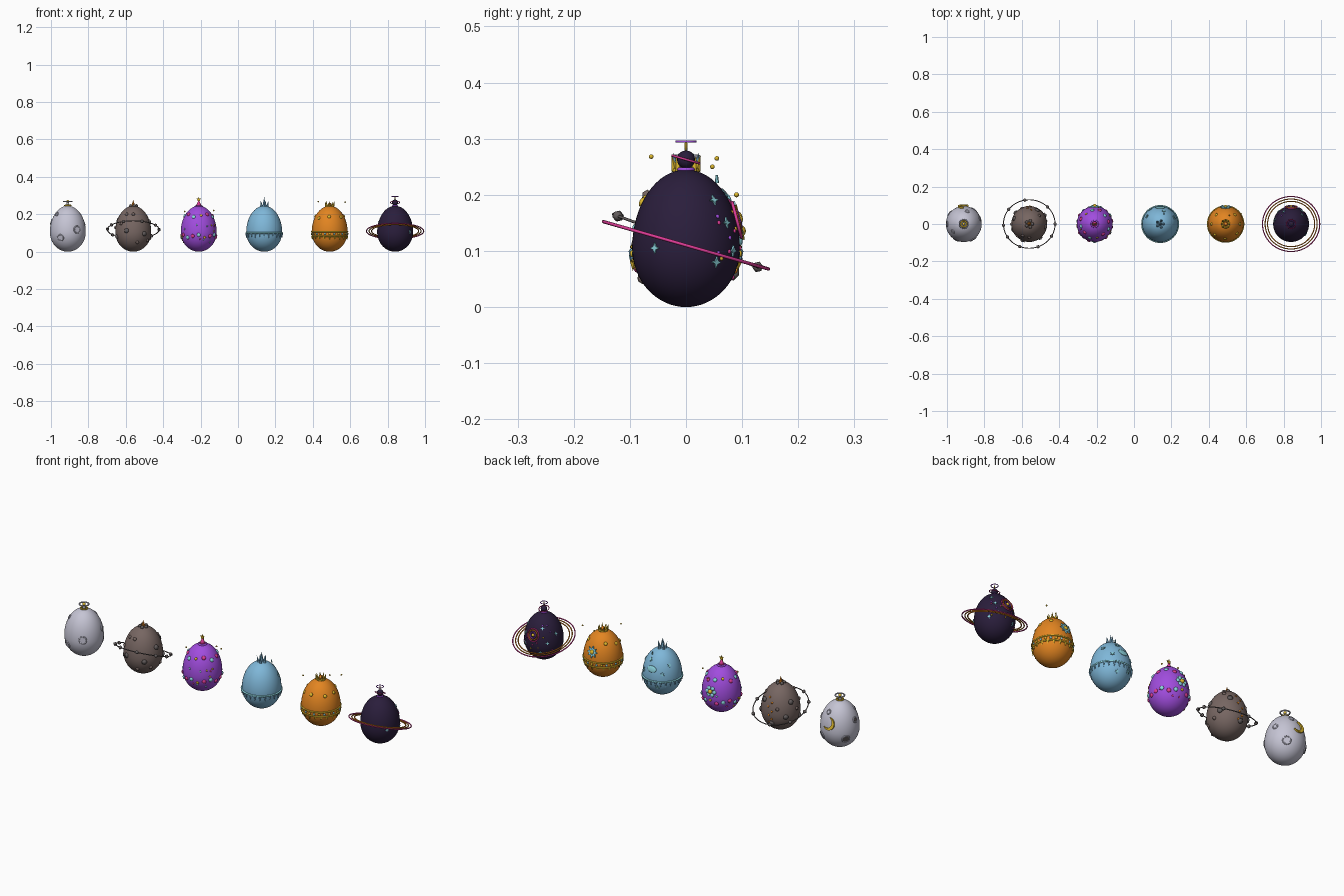
import bpy, bmesh, math, random
from mathutils import Matrix, Vector

if "Cube" in bpy.data.objects:
    bpy.data.objects.remove(bpy.data.objects["Cube"])
random.seed(4)

def material(name, rgb):
    m = bpy.data.materials.new(name)
    m.diffuse_color = tuple((c / 255) ** 2.2 for c in rgb) + (1,)
    m.use_nodes = True
    m.node_tree.nodes["Principled BSDF"].inputs["Base Color"].default_value = m.diffuse_color
    return m

LAV = material("moon_grey", (196, 195, 211))
BROWN = material("rock_brown", (118, 102, 98))
PURPLE = material("party_purple", (160, 78, 222))
BLUE = material("ice_blue", (126, 182, 216))
ORANGE = material("warm_orange", (226, 132, 38))
DARK = material("night_violet", (46, 35, 62))
GOLD = material("gold", (222, 184, 50))
PINK = material("magenta_pink", (222, 62, 150))
PALE = material("pale_aqua", (140, 212, 222))
GREY = material("stone_grey", (98, 92, 92))

# ---------- shapes: each writes one copy into bm with a matrix ----------
def ball(r, seg=12):
    return lambda bm, m: bmesh.ops.create_uvsphere(bm, u_segments=seg, v_segments=seg * 2 // 3, radius=r, matrix=m)

def rock(r):
    return lambda bm, m: bmesh.ops.create_icosphere(bm, subdivisions=1, radius=r, matrix=m)

def cone(r1, r2, h, seg=6):
    return lambda bm, m: bmesh.ops.create_cone(bm, cap_ends=True, segments=seg, radius1=r1, radius2=r2, depth=h,
                                               matrix=m @ Matrix.Translation((0, 0, h / 2)))

def torus(R, r, n=48, k=8):
    def make(bm, m):
        g = []
        for i in range(n):
            a = 2 * math.pi * i / n
            g.append([])
            for j in range(k):
                b = 2 * math.pi * j / k
                d = R + r * math.cos(b)
                g[i].append(bm.verts.new(m @ Vector((d * math.cos(a), d * math.sin(a), r * math.sin(b)))))
        for i in range(n):
            for j in range(k):
                p, q = g[i], g[(i + 1) % n]
                bm.faces.new((p[j], q[j], q[(j + 1) % k], p[(j + 1) % k]))
    return make

def prism(points, h):
    def make(bm, m):
        lo = [bm.verts.new(m @ Vector((x, y, -h / 2))) for x, y in points]
        hi = [bm.verts.new(m @ Vector((x, y, h / 2))) for x, y in points]
        bm.faces.new(hi)
        bm.faces.new(lo[::-1])
        for i in range(len(lo)):
            j = (i + 1) % len(lo)
            bm.faces.new((lo[i], lo[j], hi[j], hi[i]))
    return make

def star(n, r1, r2, h):
    return prism([((r1, r2)[i % 2] * math.sin(math.pi * i / n), (r1, r2)[i % 2] * math.cos(math.pi * i / n))
                  for i in range(2 * n)], h)

def crescent(r, h):
    out = [(r * math.cos(a), r * math.sin(a)) for a in [math.radians(-115 + 230 * i / 20) for i in range(21)]]
    x0, y0 = out[-1]
    inn = [(x0 + 0.95 * r * math.cos(a), y0 * math.sin(a)) for a in [math.radians(75 - 150 * i / 14) for i in range(15)]]
    return prism(out + inn, h)

def add(name, mat, shape, places, smooth=True):
    bm = bmesh.new()
    for m in places:
        shape(bm, m)
    bmesh.ops.recalc_face_normals(bm, faces=bm.faces)
    me = bpy.data.meshes.new(name)
    bm.to_mesh(me)
    bm.free()
    me.materials.append(mat)
    me.polygons.foreach_set("use_smooth", [smooth] * len(me.polygons))
    ob = bpy.data.objects.new(name, me)
    bpy.context.collection.objects.link(ob)

# ---------- egg form ----------
A, ZC, TOP = 0.096, 0.105, 0.245
def radius(z):
    c = ZC if z < ZC else TOP - ZC
    return A * math.sqrt(max(0, 1 - ((z - ZC) / c) ** 2))

def egg(name, mat, x):
    def shape(bm, m):
        for v in bmesh.ops.create_uvsphere(bm, u_segments=48, v_segments=32, radius=1)["verts"]:
            c = ZC if v.co.z < 0 else TOP - ZC
            v.co = m @ Vector((v.co.x * A, v.co.y * A, ZC + v.co.z * c))
    add(name, mat, shape, [Matrix.Translation((x, 0, 0))])

def on(x, az, z, lift=0.0, flat=1.0):
    """Matrix on the egg surface: local Z outward, local Y upward."""
    c = ZC if z < ZC else TOP - ZC
    a, r = math.radians(az), radius(z)
    n = Vector((math.cos(a) * r / A**2, math.sin(a) * r / A**2, (z - ZC) / c**2)).normalized()
    p = Vector((x + r * math.cos(a), r * math.sin(a), z)) + n * lift
    return Matrix.Translation(p) @ n.to_track_quat('Z', 'Y').to_matrix().to_4x4() @ Matrix.Diagonal((1, 1, flat, 1))

def at(x, y, z, tilt=0, az=0, axis='X'):
    return Matrix.Translation((x, y, z)) @ Matrix.Rotation(math.radians(az), 4, 'Z') @ Matrix.Rotation(math.radians(tilt), 4, axis)

X = [-0.91 + 0.35 * i for i in range(6)]
for n, m, x in zip(("moon", "asteroid", "party", "ice", "royal", "galaxy"), (LAV, BROWN, PURPLE, BLUE, ORANGE, DARK), X):
    egg(n + "_egg", m, x)

# ---------- moon egg ----------
x = X[0]
for i, (az, z, r) in enumerate([(245, .075, .016), (301, .118, .018), (143, .075, .018), (55, .07, .018),
                                (20, .15, .012), (180, .16, .012), (75, .2, .01), (215, .2, .009)]):
    add(f"crater_rim_{i}", LAV, torus(r, .0035, 24), [on(x, az, z)])
    add(f"crater_floor_{i}", GREY if i % 3 == 2 else LAV, cone(r, r, .002, 20), [on(x, az, z)], False)
add("moon_crescent", GOLD, crescent(.032, .008), [on(x, 90, .15, .003) @ Matrix.Rotation(-.5, 4, 'Z')], False)
add("moon_finial_base", GOLD, torus(.016, .004, 24), [at(x, 0, .247)])
add("moon_finial_neck", LAV, cone(.009, .005, .024, 12), [at(x, 0, .242)])
add("moon_finial_ring", LAV, torus(.023, .0035, 28), [at(x, 0, .268)])
add("moon_finial_ball", GOLD, ball(.008), [at(x, 0, .268)])

# ---------- asteroid egg ----------
x = X[1]
add("boulders", GREY, rock(.015), [on(x, a, z, 0, .6) for a, z in
    [(248, .112), (308, .096), (140, .10), (30, .10), (200, .08), (95, .06), (350, .16), (160, .17), (60, .17)]])
add("pebbles", BROWN, rock(.010), [on(x, a, z, 0, .8) for a, z in
    [(270, .2), (225, .15), (285, .05), (330, .06), (180, .13), (115, .14), (10, .07), (240, .2), (40, .2)]])
crack = [(82, .19), (96, .168), (84, .147), (98, .125), (88, .104), (97, .085), (86, .065)]
add("lava_crack", ORANGE, ball(.0055, 8), [on(x, a, z, 0, .6) for a, z in crack])
ringm = at(x, 0, .118, -20)
add("debris_ring", GREY, torus(.138, .0025), [ringm])
add("debris_rocks", GREY, rock(.010), [ringm @ at(.138 * math.cos(a), .138 * math.sin(a), 0)
    for a in [math.radians(d) for d in (0, 45, 100, 143, 183, 212, 248, 290, 330)]])
add("asteroid_top_rocks", GREY, rock(.010), [at(x + .017 * math.cos(a), .017 * math.sin(a), .245)
    for a in [i * 2 * math.pi / 5 for i in range(5)]])
add("asteroid_flame", ORANGE, cone(.011, 0, .034, 8), [at(x, 0, .242)], False)

# ---------- party egg ----------
x = X[2]
N = 18
for k, (mat, nm) in enumerate(((PINK, "pink"), (PALE, "aqua"), (GOLD, "gold"))):
    for z, lab in ((.083, "lower"), (.193, "upper")):
        count = N if z < .1 else 12
        add(f"{lab}_garland_{nm}", mat, ball(.0105 if k < 2 else .007),
            [on(x, 360 * i / count + 10, z + .008 * math.sin(i * 2.1), 0, .6) for i in range(count) if (0, 1, 0, 1, 2)[i % 5] == k])
    add(f"confetti_{nm}", mat, ball(.005, 8),
        [on(x, random.uniform(0, 360), random.uniform(.04, .16), 0, .7) for _ in range(7)])
add("rosette_petals", PALE, ball(.010), [on(x, 90 + 13 * math.cos(a), .135 + .019 * math.sin(a), 0, .6)
    for a in [i * math.pi / 3 for i in range(6)]])
add("rosette_centre", GOLD, ball(.011), [on(x, 90, .135, .002)])
add("party_hat_brim", PURPLE, torus(.017, .005, 24), [at(x, 0, .243)])
add("party_hat", PINK, cone(.017, .002, .032, 16), [at(x, 0, .241)])
add("party_hat_star", GOLD, star(5, .013, .006, .006), [at(x, 0, .279, 90)], False)
add("floating_confetti", GOLD, ball(.0045, 8), [at(x + .08, .045, .22), at(x - .075, -.03, .215), at(x + .02, .09, .2)])

# ---------- ice egg ----------
x = X[3]
add("frost_belt", PALE, torus(radius(.1) + .001, .0045), [at(x, 0, .1)])
add("icicles", BLUE, cone(.0065, 0, .028), [at(x + radius(.1) * math.cos(a), radius(.1) * math.sin(a), .1, 180)
    for a in [i * math.pi / 12 for i in range(24)]], False)
add("frost_pool", PALE, ball(.022, 16), [on(x, 90, .16, 0, .2) @ Matrix.Diagonal((1.2, .75, 1, 1))])
add("snowflakes", PALE, star(6, .011, .004, .004), [on(x, a, z, .001) for a, z in
    [(55, .14), (125, .14), (75, .2), (110, .07), (70, .055), (150, .18), (25, .18)]], False)
add("tall_crystal", BLUE, cone(.011, 0, .056), [at(x, 0, .238)], False)
add("side_crystals", BLUE, cone(.009, 0, .038), [at(x + .016 * math.cos(a), .016 * math.sin(a), .237, 12, math.degrees(a), 'Y')
    for a in [i * 2 * math.pi / 5 for i in range(5)]], False)
add("floating_shard", PALE, cone(.004, .002, .014), [at(x + .02, .055, .221)], False)

# ---------- royal egg ----------
x = X[4]
for z in (.083, .107):
    add("gold_belt", GOLD, torus(radius(z), .004), [at(x, 0, z)])
add("belt_studs", GOLD, ball(.0065, 8), [on(x, 15 * i, .095, 0, .7) for i in range(0, 24, 2)])
add("belt_gems", PALE, ball(.006, 8), [on(x, 15 * i, .095, 0, .7) for i in range(1, 24, 2)])
add("belt_points", GOLD, cone(.007, 0, .018, 4), [at(x + radius(.08) * math.cos(a), radius(.08) * math.sin(a), .082, 175)
    for a in [i * math.pi / 10 for i in range(20)]], False)
add("sunburst", PALE, star(8, .03, .017, .007), [on(x, 90, .158, .003)], False)
add("sunburst_centre", GOLD, ball(.012), [on(x, 90, .158, .004, .7)])
add("gold_nuggets", GOLD, ball(.009), [on(x, a, z, 0, .6) for a, z in
    [(268, .187), (225, .18), (320, .185), (0, .19), (45, .2), (135, .2), (180, .19)]])
add("crown_band", GOLD, torus(.019, .005, 24), [at(x, 0, .243)])
add("crown_points", GOLD, cone(.007, 0, .028, 4), [at(x + .019 * math.cos(a), .019 * math.sin(a), .243, 14, math.degrees(a), 'Y')
    for a in [i * math.pi / 4 for i in range(8)]], False)
add("crown_jewel", ORANGE, ball(.010), [at(x, 0, .252)])
add("floating_sparks", GOLD, ball(.0042, 8), [at(x - .062, -.062, .268), at(x + .083, .055, .265), at(x + .02, .047, .25)])

# ---------- galaxy egg ----------
x = X[5]
tilted = at(x, 0, .11, -16)
for i, (r, m) in enumerate(((.153, PINK), (.139, ORANGE), (.126, ORANGE))):
    add(f"planet_ring_{i}", m, torus(r, .003, 64), [tilted])
for i, (r, m) in enumerate(((.032, PINK), (.024, ORANGE), (.015, PURPLE))):
    add(f"galaxy_swirl_{i}", m, torus(r, .003, 32), [on(x, 90, .155, .001 + .002 * i)])
add("galaxy_core", GOLD, ball(.008), [on(x, 90, .155, .004)])
add("sky_stars", PALE, star(4, .010, .004, .004), [on(x, a, z, .001) for a, z in
    [(40, .19), (52, .15), (35, .08), (60, .1), (120, .19), (135, .12), (115, .07), (325, .105), (165, .16)]], False)
for m, nm in ((PINK, "pink"), (GOLD, "gold"), (PURPLE, "purple")):
    add(f"star_dots_{nm}", m, ball(.004, 8),
        [on(x, random.uniform(35, 150), random.uniform(.05, .21), 0, .7) for _ in range(7)])
add("galaxy_collar", PURPLE, torus(.012, .004, 24), [at(x, 0, .245)])
add("top_planet", DARK, ball(.016, 16), [at(x, 0, .263)])
add("top_planet_ring", PINK, torus(.025, .0022, 32), [at(x, 0, .263, -16)])
add("top_stem", GOLD, cone(.002, .002, .022, 8), [at(x, 0, .274)])
add("top_halo", PURPLE, torus(.017, .002, 28), [at(x, 0, .295)])
